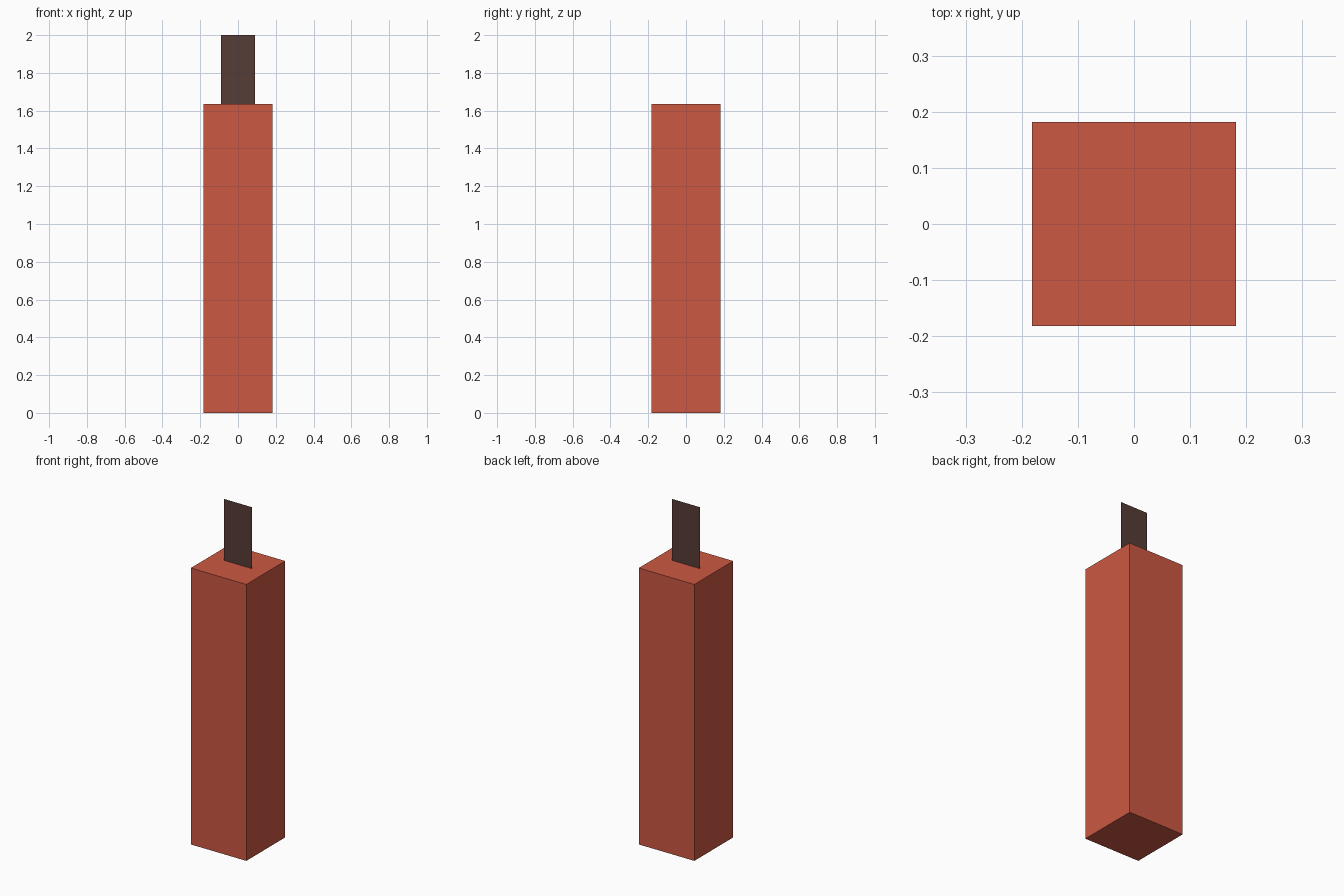
import bpy, bmesh

if "Cube" in bpy.data.objects:
    bpy.data.objects.remove(bpy.data.objects["Cube"])

HALF, HEIGHT, TOTAL = 0.1818, 1.6364, 2.0   # candle body half width, body height, full height
SPOT, NOTCH = 0.0909, 0.0835                # pale patch half width, corner notch start


def srgb(r, g, b):
    def lin(c):
        c /= 255
        return c / 12.92 if c <= 0.04045 else ((c + 0.055) / 1.055) ** 2.4
    return (lin(r), lin(g), lin(b), 1.0)


def material(name, rgb):
    m = bpy.data.materials.new(name)
    m.diffuse_color = srgb(*rgb)
    m.use_nodes = True
    m.node_tree.nodes["Principled BSDF"].inputs["Base Color"].default_value = m.diffuse_color
    return m


def add_object(name, bm, mats):
    mesh = bpy.data.meshes.new(name)
    bm.to_mesh(mesh)
    bm.free()
    for m in mats:
        mesh.materials.append(m)
    obj = bpy.data.objects.new(name, mesh)
    bpy.context.collection.objects.link(obj)
    return obj


red = material("red wax", (204, 88, 66))
pale = material("pale pink wax", (204, 142, 129))
dark = material("dark brown wick", (87, 60, 54))

# Candle body: a tall square box
bm = bmesh.new()
bmesh.ops.create_cube(bm, size=1)
for v in bm.verts:
    v.co = (v.co.x * 2 * HALF, v.co.y * 2 * HALF, (v.co.z + 0.5) * HEIGHT)
bm.normal_update()

# Pale patch with notched corners, inset into both end faces
ends = [f for f in bm.faces if abs(f.normal.z) > 0.9]
bmesh.ops.inset_individual(bm, faces=ends, thickness=HALF - SPOT, depth=0)


def patch_faces():
    return [f for f in bm.faces if abs(f.normal.z) > 0.9
            and all(max(abs(v.co.x), abs(v.co.y)) < SPOT + 0.001 for v in f.verts)]


for axis in ((1, 0, 0), (0, 1, 0)):
    for side in (-NOTCH, NOTCH):
        faces = patch_faces()
        geom = set(faces)
        for f in faces:
            geom.update(f.edges, f.verts)
        bmesh.ops.bisect_plane(bm, geom=list(geom), dist=1e-5,
                               plane_co=[a * side for a in axis], plane_no=axis)
        bm.normal_update()
for f in patch_faces():
    c = f.calc_center_median()
    f.material_index = 0 if min(abs(c.x), abs(c.y)) > NOTCH else 1
add_object("candle_body", bm, [red, pale])

# Wick: one flat upright sheet facing the front
bm = bmesh.new()
bm.faces.new([bm.verts.new(p) for p in (
    (-SPOT, 0, HEIGHT), (SPOT, 0, HEIGHT), (SPOT, 0, TOTAL), (-SPOT, 0, TOTAL))])
add_object("wick", bm, [dark])
